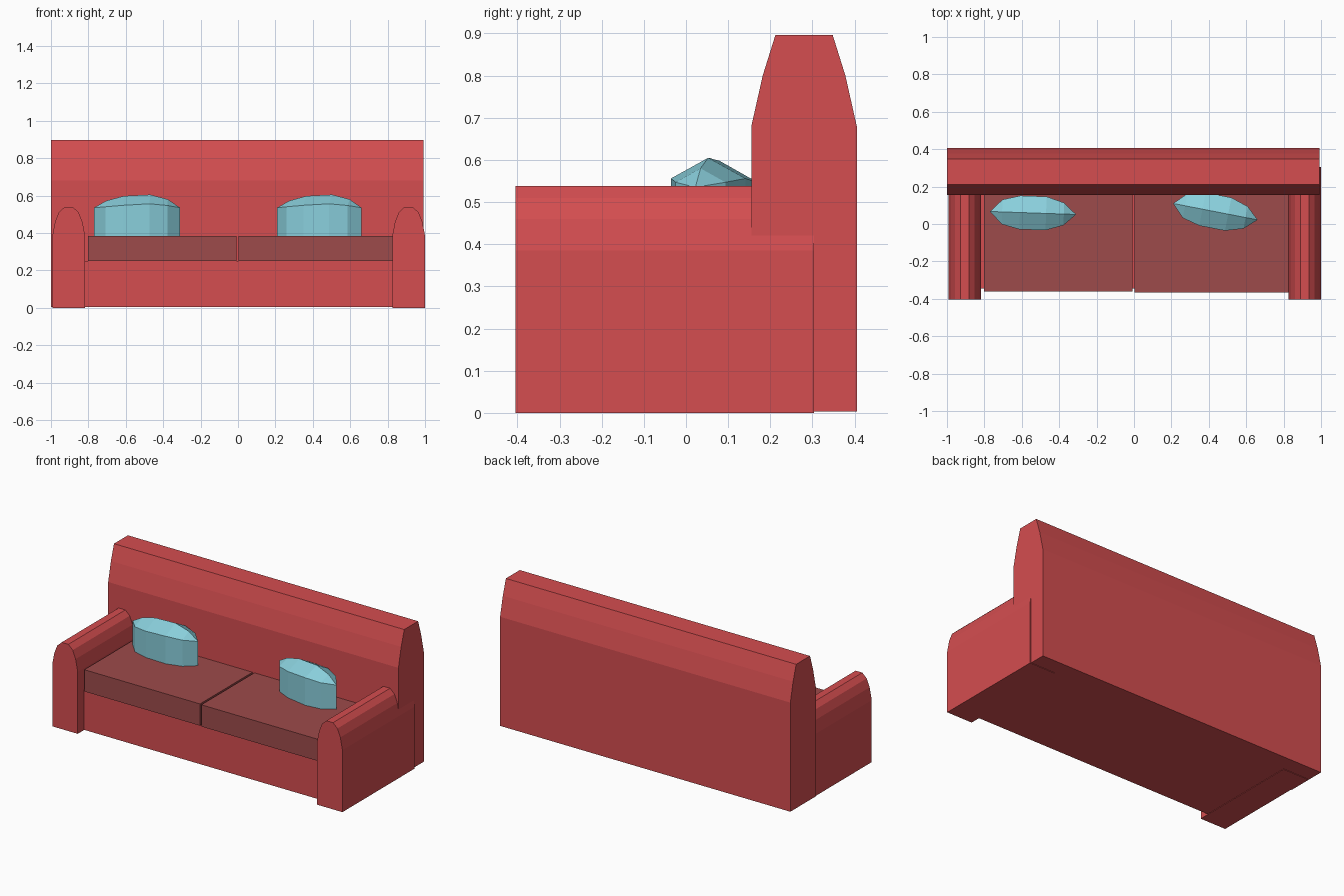
import bpy
from math import radians
from mathutils import Matrix, Vector

if "Cube" in bpy.data.objects:
    bpy.data.objects.remove(bpy.data.objects["Cube"])


def material(name, rgb):
    m = bpy.data.materials.new(name)
    m.diffuse_color = (*rgb, 1)
    m.use_nodes = True
    m.node_tree.nodes["Principled BSDF"].inputs["Base Color"].default_value = m.diffuse_color
    return m


RED = material("red_fabric", (0.66, 0.075, 0.08))
DARK = material("dark_red_fabric", (0.34, 0.07, 0.07))
BLUE = material("blue_fabric", (0.25, 0.62, 0.71))


def make(name, verts, faces, mat):
    me = bpy.data.meshes.new(name)
    me.from_pydata(verts, [], faces)
    me.materials.append(mat)
    ob = bpy.data.objects.new(name, me)
    bpy.context.collection.objects.link(ob)
    return ob


def extrude(name, near, far, mat):
    """Closed solid between two matching outlines."""
    n = len(near)
    faces = [tuple(range(n)), tuple(reversed(range(n, 2 * n)))]
    faces += [(i, i + n, (i + 1) % n + n, (i + 1) % n) for i in range(n)]
    return make(name, near + far, faces, mat)


def box(name, x0, x1, y0, y1, z0, z1, mat):
    outline = [(x0, z0), (x1, z0), (x1, z1), (x0, z1)]
    return extrude(name, [(x, y0, z) for x, z in outline],
                   [(x, y1, z) for x, z in outline], mat)


# Backrest: tapered profile running the full width
cy = 0.28
half = [(0.125, 0.003), (0.125, 0.68), (0.098, 0.80), (0.068, 0.896)]
prof = [(cy - d, z) for d, z in half] + [(cy + d, z) for d, z in reversed(half)]
extrude("backrest", [(0.993, y, z) for y, z in reversed(prof)],
        [(-1.0, y, z) for y, z in reversed(prof)], RED)

# Arms: rounded tops
half = [(0.0875, 0), (0.0875, 0.385), (0.073, 0.46), (0.053, 0.51), (0.023, 0.538)]
for name, cx in (("left_arm", -0.905), ("right_arm", 0.9125)):
    prof = [(cx + d, z) for d, z in half] + [(cx - d, z) for d, z in reversed(half)]
    extrude(name, [(x, -0.404, z) for x, z in prof],
            [(x, 0.304, z) for x, z in prof], RED)

# Base and two seat cushions
box("base", -0.83, 0.84, -0.345, 0.30, 0.003, 0.25, RED)
box("left_seat_cushion", -0.803, -0.009, -0.36, 0.20, 0.25, 0.385, DARK)
box("right_seat_cushion", 0.004, 0.826, -0.365, 0.20, 0.25, 0.385, DARK)

# Throw pillows: lens-shaped plan with a faceted, ridged top
# columns: x, half thickness, ridge height, wall height
COLUMNS = [(-0.165, 0.066, 0.572, 0.54), (-0.07, 0.09, 0.598, 0.548),
           (0.07, 0.09, 0.605, 0.556), (0.165, 0.06, 0.58, 0.547)]


def pillow(name, x, y, angle):
    bottom = 0.375
    ridge = [(-0.23, 0, 0.535)] + [(c[0], 0, c[2]) for c in COLUMNS] + [(0.23, 0, 0.535)]
    front = [(c[0], -c[1], c[3]) for c in COLUMNS]
    back = [(c[0], c[1], c[3]) for c in COLUMNS]
    outline = [ridge[0]] + front + [ridge[-1]] + back[::-1]
    n = len(outline)
    verts = outline + [(p[0], p[1], bottom) for p in outline] + ridge[1:-1]
    f = [1, 2, 3, 4]
    b = [9, 8, 7, 6]
    r = [2 * n + i for i in range(4)]
    faces = [(i, i + n, (i + 1) % n + n, (i + 1) % n) for i in range(n)]
    faces.append(tuple(reversed(range(n, 2 * n))))
    faces += [(0, f[0], r[0]), (0, r[0], b[0]),
              (5, r[3], f[3]), (5, b[3], r[3])]
    for i in range(3):
        faces += [(f[i], f[i + 1], r[i + 1], r[i]),
                  (r[i], r[i + 1], b[i + 1], b[i])]
    m = Matrix.Translation((x, y, 0)) @ Matrix.Rotation(radians(angle), 4, "Z")
    make(name, [m @ Vector(v) for v in verts], faces, BLUE)


pillow("left_pillow", -0.54, 0.059, -2)
pillow("right_pillow", 0.435, 0.066, -11)
